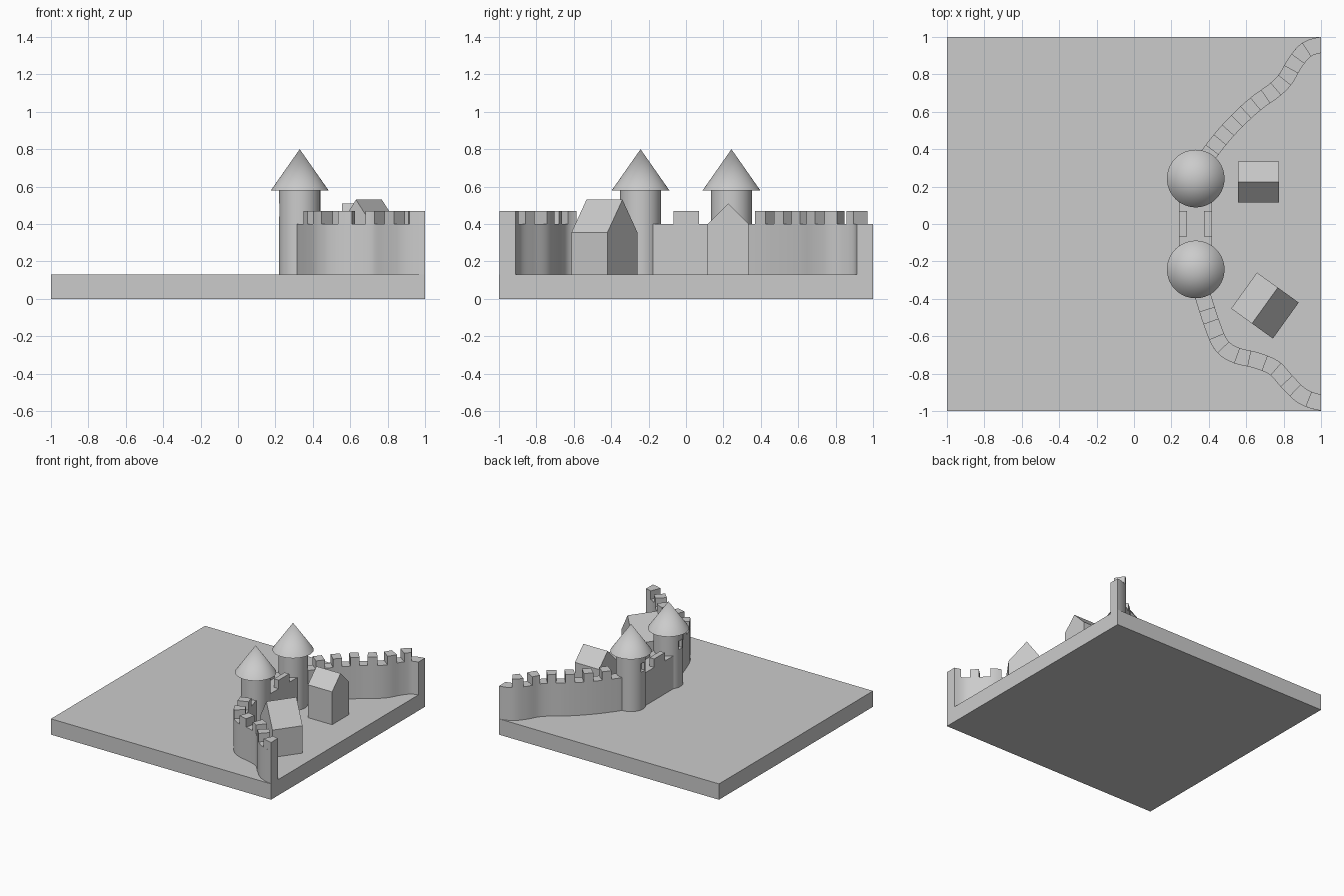
import bpy, bmesh, math
from mathutils import Vector

if "Cube" in bpy.data.objects:
    bpy.data.objects.remove(bpy.data.objects["Cube"])

GROUND, WALL, MERLON = 0.13, 0.40, 0.47


def make_object(name, bm, smooth=False):
    bmesh.ops.recalc_face_normals(bm, faces=bm.faces)
    mesh = bpy.data.meshes.new(name)
    bm.to_mesh(mesh)
    bm.free()
    ob = bpy.data.objects.new(name, mesh)
    bpy.context.collection.objects.link(ob)
    if smooth:
        smooth_object(ob)
    return ob


def smooth_object(ob):
    bpy.ops.object.select_all(action='DESELECT')
    ob.select_set(True)
    bpy.context.view_layer.objects.active = ob
    bpy.ops.object.shade_smooth_by_angle(angle=math.radians(30))


def add_box(name, x0, x1, y0, y1, z0, z1):
    bm = bmesh.new()
    bmesh.ops.create_cube(bm, size=1)
    for v in bm.verts:
        v.co = (x0 + (v.co.x + 0.5) * (x1 - x0),
                y0 + (v.co.y + 0.5) * (y1 - y0),
                z0 + (v.co.z + 0.5) * (z1 - z0))
    return make_object(name, bm)


def add_cone(name, x, y, z0, z1, r0, r1):
    bm = bmesh.new()
    bmesh.ops.create_cone(bm, cap_ends=True, segments=64, radius1=r0, radius2=r1, depth=z1 - z0)
    bmesh.ops.remove_doubles(bm, verts=bm.verts, dist=1e-5)
    bmesh.ops.translate(bm, verts=bm.verts, vec=(x, y, (z0 + z1) / 2))
    return make_object(name, bm, True)


def spline(points, n=10):
    """Catmull-Rom curve through the points, level with x at its far end."""
    p = [Vector(q) for q in points]
    p = [2 * p[0] - p[1]] + p + [p[-1] + Vector((0.1, 0))]
    out = []
    for i in range(1, len(p) - 2):
        a, b, c, d = p[i - 1:i + 3]
        for k in range(n):
            t = k / n
            out.append(0.5 * (2 * b + (c - a) * t + (2 * a - 5 * b + 4 * c - d) * t ** 2
                              + (3 * b - a - 3 * c + d) * t ** 3))
    return out + [p[-2]]


def add_strip(name, curve, s0, s1, z0, z1, half=0.043):
    """Solid band following the curve between two arc lengths."""
    lengths = [0]
    for a, b in zip(curve, curve[1:]):
        lengths.append(lengths[-1] + (b - a).length)

    def at(s):
        for i in range(len(curve) - 1):
            if s <= lengths[i + 1] or i == len(curve) - 2:
                return curve[i].lerp(curve[i + 1], (s - lengths[i]) / (lengths[i + 1] - lengths[i]))

    total = lengths[-1]
    count = max(4, int((s1 - s0) / 0.015))
    bm = bmesh.new()
    rings = []
    for k in range(count + 1):
        s = s0 + (s1 - s0) * k / count
        c = at(s)
        d = at(min(s + 0.012, total)) - at(max(s - 0.012, 0))
        if s > total - 0.001:
            d = Vector((1, 0))
        nrm = Vector((-d.y, d.x)).normalized() * half
        rings.append([bm.verts.new((*(c + nrm * o), z))
                      for o, z in ((-1, z0), (1, z0), (1, z1), (-1, z1))])
    for a, b in zip(rings, rings[1:]):
        for j in range(4):
            bm.faces.new((a[j], a[(j + 1) % 4], b[(j + 1) % 4], b[j]))
    bm.faces.new(rings[0])
    bm.faces.new(rings[-1])
    make_object(name, bm, True)


def add_house(name, x, y, length, width, eave, ridge, angle):
    w, l = width / 2, length / 2
    profile = [(-w, GROUND), (w, GROUND), (w, eave), (0, ridge), (-w, eave)]
    bm = bmesh.new()
    face = bm.faces.new([bm.verts.new((-l, py, pz)) for py, pz in profile])
    ext = bmesh.ops.extrude_face_region(bm, geom=[face], use_keep_orig=True)
    bmesh.ops.translate(bm, vec=(length, 0, 0),
                        verts=[g for g in ext['geom'] if isinstance(g, bmesh.types.BMVert)])
    ob = make_object(name, bm)
    ob.location = (x, y, 0)
    ob.rotation_euler.z = math.radians(angle)


# ground slab
add_box("ground_slab", -1, 1, -1, 1, 0, GROUND)

# gate towers with a window on the outer side
for side, y in (("back", 0.243), ("front", -0.243)):
    tower = add_cone("tower_" + side, 0.33, y, GROUND, 0.59, 0.11, 0.11)
    cutter = add_box("window_cutter_" + side, 0.20, 0.25, y - 0.025, y + 0.025, 0.44, 0.51)
    cutter.hide_render = True
    cutter.hide_viewport = True
    mod = tower.modifiers.new("window", 'BOOLEAN')
    mod.operation = 'DIFFERENCE'
    mod.solver = 'EXACT'
    mod.object = cutter
    add_cone("tower_roof_" + side, 0.33, y, 0.58, 0.80, 0.154, 0)

# straight wall between the towers, with a merlon on each edge
add_box("gate_wall", 0.24, 0.417, -0.24, 0.24, GROUND, WALL)
add_box("gate_merlon_outer", 0.24, 0.283, -0.067, 0.07, WALL, MERLON)
add_box("gate_merlon_inner", 0.374, 0.417, -0.067, 0.07, WALL, MERLON)

# winding walls: path, distance of last merlon from the end, merlon spacing
walls = {
    "back": ([(0.345, 0.29), (0.39, 0.36), (0.48, 0.475), (0.57, 0.57), (0.66, 0.65), (0.75, 0.715),
              (0.81, 0.775), (0.86, 0.86), (0.92, 0.93), (1, 0.957)], 0.08, 0.135),
    "front": ([(0.345, -0.30), (0.37, -0.39), (0.415, -0.53), (0.465, -0.645), (0.54, -0.70),
               (0.657, -0.73), (0.75, -0.77), (0.82, -0.845), (0.90, -0.92), (1, -0.955)], 0.0, 0.154),
}
for side, (points, gap, step) in walls.items():
    curve = spline(points)
    total = sum((b - a).length for a, b in zip(curve, curve[1:]))
    add_strip("wall_" + side, curve, 0, total, GROUND, WALL)
    for i in range(6):
        end = total - gap - i * step
        add_strip(f"merlon_{side}_{i}", curve, end - 0.07, end, WALL, MERLON)

# houses
add_house("house_back", 0.665, 0.225, 0.22, 0.22, 0.40, 0.51, 0)
add_house("house_front", 0.70, -0.436, 0.237, 0.275, 0.355, 0.53, 54.3)
